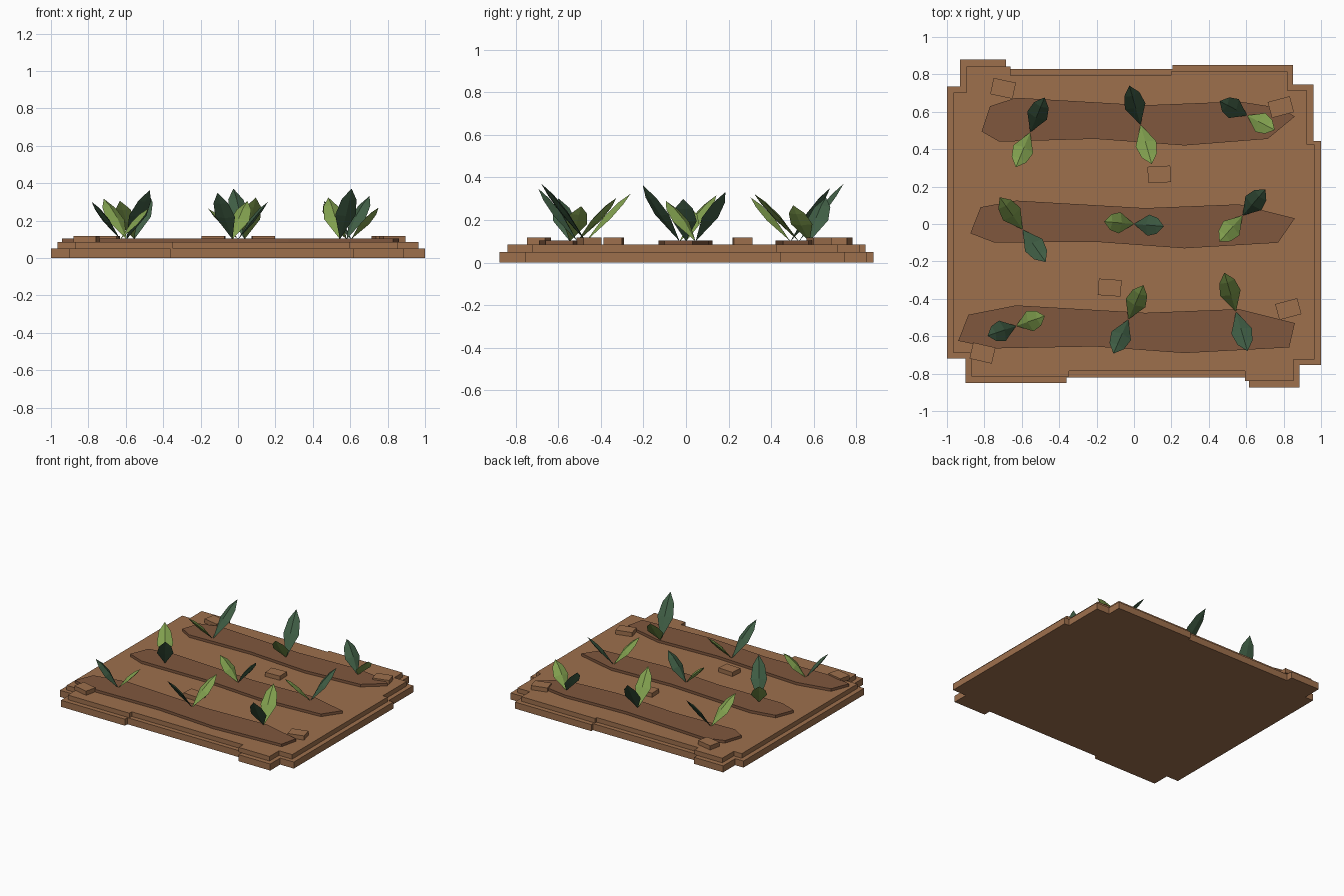
import bpy
import bmesh
import math
from mathutils import Vector, Matrix

cube = bpy.data.objects.get("Cube")
if cube:
    bpy.data.objects.remove(cube, do_unlink=True)


def make_material(name, rgb):
    mat = bpy.data.materials.new(name)
    colour = (*rgb, 1.0)
    mat.diffuse_color = colour
    mat.use_nodes = True
    for node in mat.node_tree.nodes:
        if node.type == "BSDF_PRINCIPLED":
            node.inputs["Base Color"].default_value = colour
            node.inputs["Roughness"].default_value = 0.9
    return mat


SOIL = make_material("soil brown", (0.34, 0.16, 0.073))
FURROW = make_material("dark soil brown", (0.215, 0.096, 0.048))
LIGHT_LEAF = make_material("light leaf green", (0.22, 0.35, 0.077))
DARK_LEAF = make_material("dark leaf green", (0.05, 0.11, 0.058))


def finish(name, bm, mat):
    """Turn a bmesh into a flat-shaded object with one material."""
    bmesh.ops.recalc_face_normals(bm, faces=bm.faces)
    mesh = bpy.data.meshes.new(name)
    bm.to_mesh(mesh)
    bm.free()
    mesh.materials.append(mat)
    obj = bpy.data.objects.new(name, mesh)
    bpy.context.scene.collection.objects.link(obj)
    return obj


def slab(name, outline, bottom, top, mat):
    """Extrude a flat outline from one height to another."""
    bm = bmesh.new()
    face = bm.faces.new([bm.verts.new((x, y, bottom)) for x, y in outline])
    extruded = bmesh.ops.extrude_face_region(bm, geom=[face])["geom"]
    verts = [item for item in extruded if isinstance(item, bmesh.types.BMVert)]
    bmesh.ops.translate(bm, verts=verts, vec=(0, 0, top - bottom))
    return finish(name, bm, mat)


# Stepped soil bed: corners of the outline; each pair of neighbours shares an axis
xs = [-1, -.93, -.685, .205, .85, .96, 1, .885, .615, -.36, -.9]
ys = [.735, .88, .83, .85, .745, .445, -.755, -.875, -.82, -.85, -.72]
outline = []
for i, (x, y) in enumerate(zip(xs, ys)):
    outline.append((x, y))
    following = (i + 1) % len(xs)
    outline.append((xs[following], y))
upper_outline = [(x * .964, y * .958) for x, y in outline]
slab("soil_base", outline, 0, .05, SOIL)
slab("soil_top", upper_outline, .05, .085, SOIL)

# Raised planting rows: shared wavy sides with different ends
south_side = [(-.21, -.095), (.27, -.13)]
north_side = [(.56, .105), (.06, .085), (-.63, .125)]
rows = [
    ("back", .55, [(-.77, .08), (-.815, -.055), (-.72, -.11)],
     [(.715, -.095), (.86, .025), (.785, .07)]),
    ("middle", 0, [(-.82, .09), (-.875, -.05), (-.745, -.1)],
     [(.77, -.1), (.86, .03)]),
    ("front", -.56, [(-.885, .075), (-.94, -.065), (-.745, -.105)],
     [(.83, -.1), (.86, .03)]),
]
for label, row_y, left_end, right_end in rows:
    points = left_end + south_side + right_end + north_side
    slab(label + "_row", [(x, y + row_y) for x, y in points],
         .08, .105, FURROW)

# Loose clods of earth
clods = [(-.7, .725, -12), (.785, .625, 15), (.135, .265, 3),
         (-.13, -.34, -4), (.825, -.455, 15), (-.81, -.69, -13)]
for number, (x, y, angle) in enumerate(clods, 1):
    bm = bmesh.new()
    bmesh.ops.create_cube(
        bm, size=1,
        matrix=Matrix.Translation((x, y, .1))
        @ Matrix.Rotation(math.radians(angle), 4, "Z")
        @ Matrix.Diagonal((.122, .088, .034, 1)))
    finish(f"clod_{number}", bm, SOIL)


def leaf(name, base, tip, mat):
    """Folded leaf: pointed ends, two diamond sections and a raised midrib."""
    along = tip - base
    side = along.cross(Vector((0, 0, 1))).normalized()
    up = side.cross(along).normalized()
    bm = bmesh.new()
    root = bm.verts.new(base)
    point = bm.verts.new(tip)
    rings = []
    for t, half, rib in ((.48, .057, .018), (.78, .042, .014)):
        centre = base + along * t
        offsets = (side * half, up * rib, -side * half, -up * rib * .5)
        rings.append([bm.verts.new(centre + offset) for offset in offsets])
    low, high = rings
    for i in range(4):
        j = (i + 1) % 4
        bm.faces.new((root, low[i], low[j]))
        bm.faces.new((low[i], high[i], high[j], low[j]))
        bm.faces.new((high[i], point, high[j]))
    return finish(name, bm, mat)


# Seedlings: position, then the horizontal reach of the dark leaf
plants = [
    (-.555, .49, .077, .187), (.035, .53, -.06, .21), (.605, .58, -.147, .077),
    (-.595, -.03, .123, -.173), (0, 0, .16, -.013), (.58, .045, .123, .14),
    (-.63, -.545, -.153, -.053), (-.03, -.51, -.08, -.183),
    (.545, -.47, .062, -.21),
]
for number, (x, y, dx, dy) in enumerate(plants, 1):
    base = Vector((x, y, .1))
    reach = math.hypot(dx, dy)
    leaf(f"dark_leaf_{number}", base,
         base + Vector((dx, dy, reach * 1.24)), DARK_LEAF)
    leaf(f"light_leaf_{number}", base,
         base + Vector((-dx, -dy, reach * 1.02)), LIGHT_LEAF)
